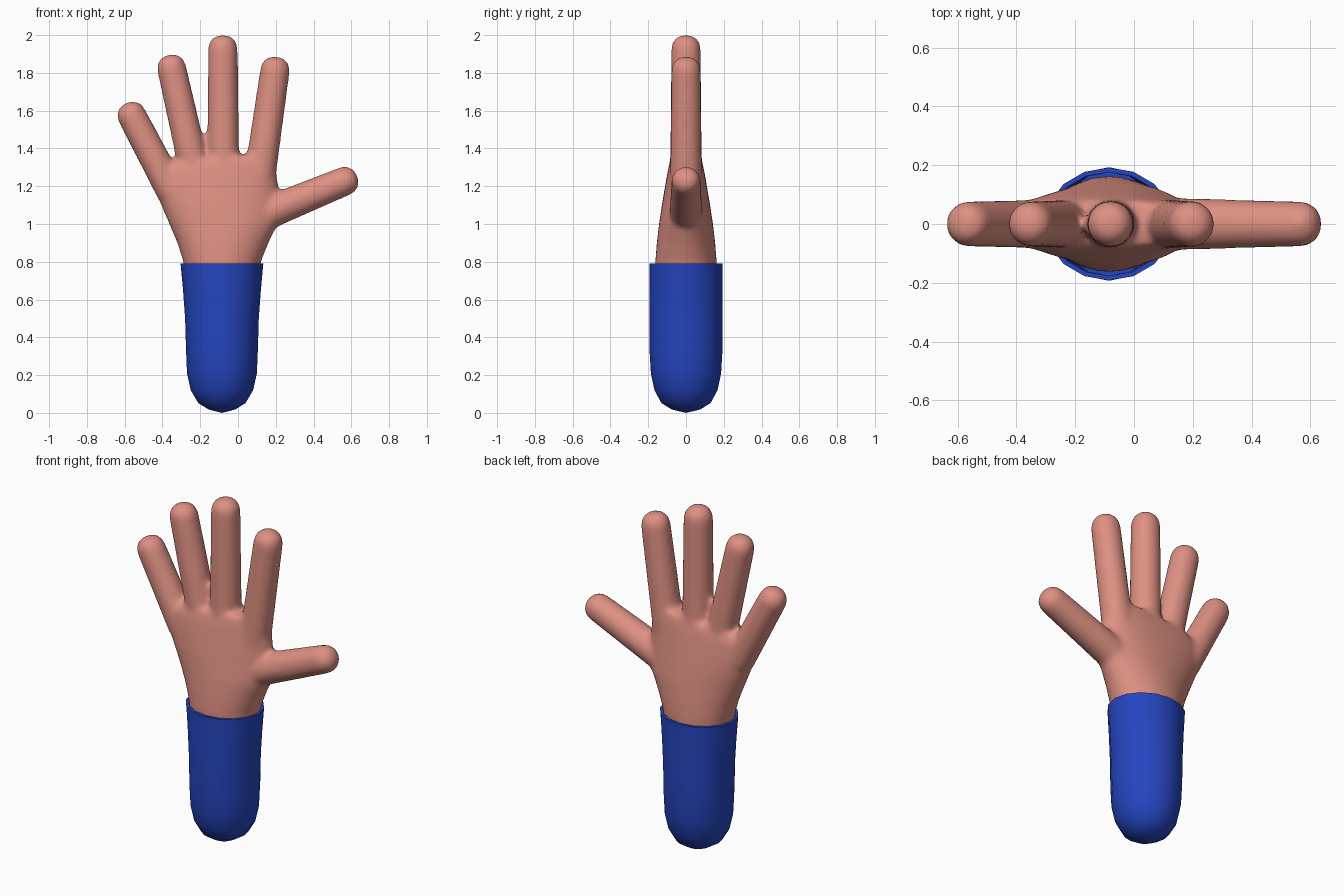
import bpy, bmesh, math
from mathutils import Vector

if "Cube" in bpy.data.objects:
    bpy.data.objects.remove(bpy.data.objects["Cube"])

CX = -0.085  # wrist axis


def material(name, rgb):
    m = bpy.data.materials.new(name)
    m.diffuse_color = (*rgb, 1)
    m.use_nodes = True
    m.node_tree.nodes["Principled BSDF"].inputs["Base Color"].default_value = m.diffuse_color
    return m


skin = material("skin pink", (0.73, 0.28, 0.225))
blue = material("sleeve blue", (0.018, 0.06, 0.52))


def loft(bm, rings, cap_start=True, cap_end=True):
    """Skin a list of point rings with quads; returns the vertex rings."""
    vs = [[bm.verts.new(p) for p in r] for r in rings]
    n = len(vs[0])
    for a, b in zip(vs, vs[1:]):
        for i in range(n):
            j = (i + 1) % n
            bm.faces.new((a[i], a[j], b[j], b[i]))
    if cap_start:
        bm.faces.new(vs[0][::-1])
    if cap_end:
        bm.faces.new(vs[-1])
    return vs


def make_object(name, bm, mat):
    bmesh.ops.recalc_face_normals(bm, faces=bm.faces[:])
    me = bpy.data.meshes.new(name)
    bm.to_mesh(me)
    bm.free()
    me.materials.append(mat)
    ob = bpy.data.objects.new(name, me)
    bpy.context.collection.objects.link(ob)
    return ob


def spow(v, e):
    return math.copysign(abs(v) ** e, v)


def palm_ring(xl, zl, xr, zr, t, e, n=40):
    """Rounded section between a left and a right edge point."""
    pts = []
    for i in range(n):
        a = 2 * math.pi * i / n
        u = spow(math.cos(a), 2 / e)
        f = (u + 1) / 2
        pts.append((xl + (xr - xl) * f, t * spow(math.sin(a), 2 / e), zl + (zr - zl) * f))
    return pts


def finger(bm, base, tip, r0, r1, n=24):
    """Tapered finger with a slightly blunt rounded end; tip is the cap centre."""
    b, t = Vector((base[0], 0, base[1])), Vector((tip[0], 0, tip[1]))
    d = (t - b).normalized()
    up = Vector((0, 1, 0))
    side = d.cross(up)
    steps = [(b, r0), (b.lerp(t, 0.5), (r0 + r1) / 2), (t, r1)]
    for k in range(1, 8):
        a = math.pi / 2 * k / 7.3
        steps.append((t + d * r1 * math.sin(a) ** 0.9, r1 * math.cos(a) ** 0.85))
    rings = []
    for c, r in steps:
        rings.append([c + (side * math.cos(2 * math.pi * i / n) + up * math.sin(2 * math.pi * i / n)) * r
                      for i in range(n)])
    loft(bm, rings)


# Hand: palm and five fingers fused into one smooth skin
bm = bmesh.new()
loft(bm, [palm_ring(*s) for s in (
    (-0.268, 0.50, 0.098, 0.50, 0.150, 2.0),
    (-0.278, 0.70, 0.108, 0.70, 0.160, 2.0),
    (-0.290, 0.80, 0.122, 0.80, 0.163, 2.0),
    (-0.322, 0.90, 0.162, 0.90, 0.155, 2.0),
    (-0.365, 1.00, 0.212, 1.00, 0.143, 2.0),
    (-0.408, 1.10, 0.215, 1.10, 0.128, 2.1),
    (-0.440, 1.19, 0.212, 1.22, 0.110, 2.3),
    (-0.425, 1.28, 0.195, 1.31, 0.094, 2.6),
    (-0.370, 1.325, 0.160, 1.375, 0.080, 2.8),
)])
for spec in (
    ((-0.350, 1.17), (-0.560, 1.570), 0.083, 0.078),   # little finger
    ((-0.215, 1.22), (-0.350, 1.820), 0.084, 0.078),   # ring finger
    ((-0.078, 1.22), (-0.080, 1.922), 0.086, 0.079),   # middle finger
    ((0.108, 1.20), (0.195, 1.808), 0.085, 0.079),     # index finger
    ((0.100, 1.035), (0.560, 1.225), 0.090, 0.078),    # thumb
):
    finger(bm, *spec)
hand = make_object("hand", bm, skin)
rm = hand.modifiers.new("fuse", 'REMESH')
rm.mode = 'VOXEL'
rm.voxel_size = 0.014
rm.use_smooth_shade = True
sm = hand.modifiers.new("soften", 'SMOOTH')
sm.factor = 0.5
sm.iterations = 12

# Sleeve: rounded closed bottom, flared open cuff with a thin rim
profile = [  # z, half width x, half depth y
    (0.018, 0.070, 0.075), (0.052, 0.125, 0.130), (0.12, 0.165, 0.167),
    (0.21, 0.185, 0.186), (0.33, 0.190, 0.193), (0.50, 0.195, 0.193),
    (0.65, 0.206, 0.192), (0.79, 0.219, 0.192),
    (0.79, 0.203, 0.176), (0.65, 0.190, 0.176), (0.52, 0.180, 0.176),
]
N = 16
bm = bmesh.new()
bottom = loft(bm, [[(CX + rx * math.cos(2 * math.pi * i / N), ry * math.sin(2 * math.pi * i / N), z)
                    for i in range(N)] for z, rx, ry in profile], cap_start=False)[0]
# bottom fan to a shallow point
pole = bm.verts.new((CX, 0, 0.0))
for i in range(N):
    bm.faces.new((pole, bottom[(i + 1) % N], bottom[i]))
sleeve = make_object("sleeve", bm, blue)
bpy.ops.object.select_all(action='DESELECT')
sleeve.select_set(True)
bpy.context.view_layer.objects.active = sleeve
bpy.ops.object.shade_smooth_by_angle(angle=math.radians(40))
